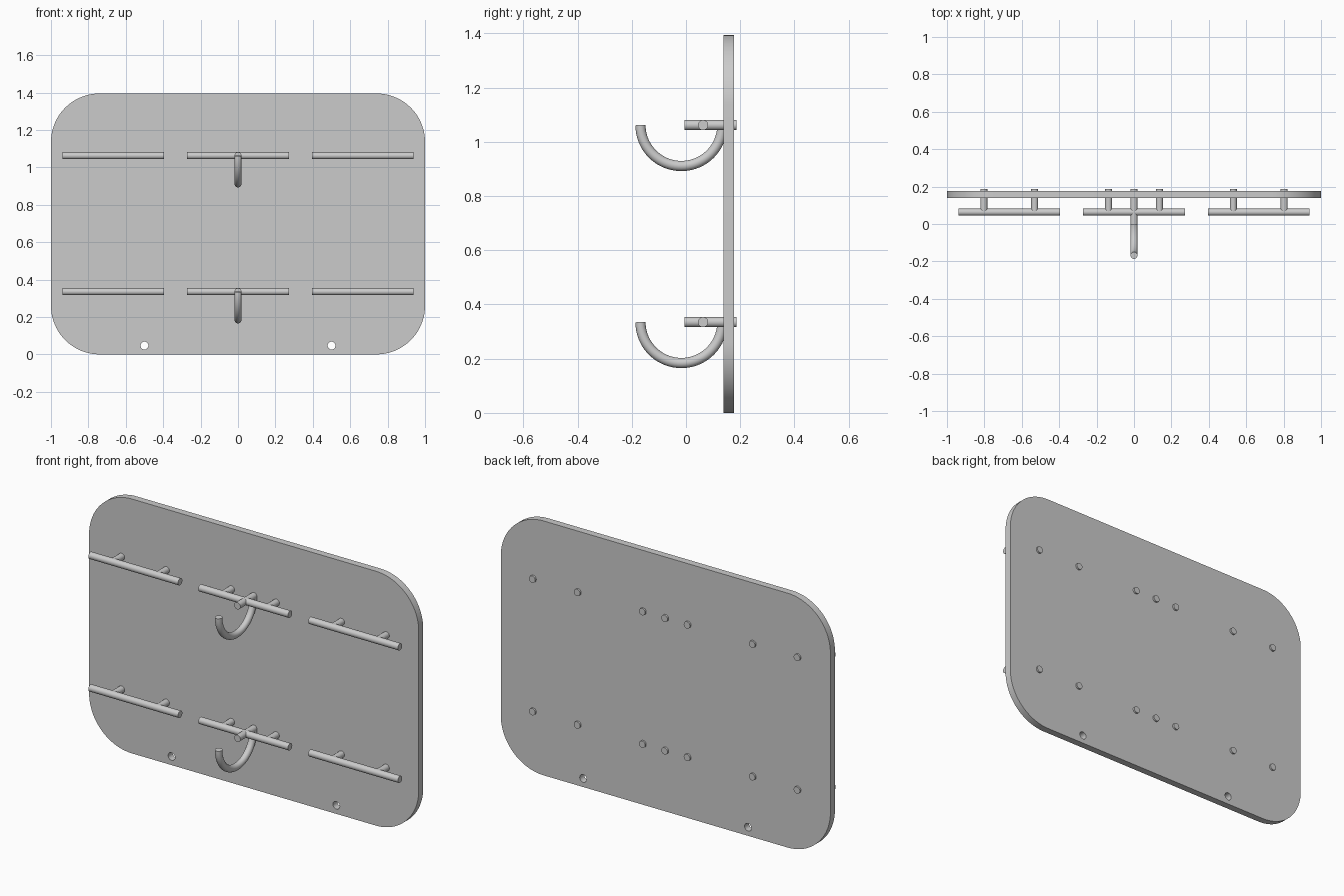
import bpy, bmesh, math
from mathutils import Vector

if "Cube" in bpy.data.objects:
    bpy.data.objects.remove(bpy.data.objects["Cube"])

PLATE_FRONT, PLATE_BACK = 0.138, 0.177
WIDTH, HEIGHT, CORNER = 1.0, 1.395, 0.26
ROD_R = 0.0188
ROWS = {"lower": 0.335, "upper": 1.062}


def finish(name, bm):
    bmesh.ops.recalc_face_normals(bm, faces=bm.faces)
    mesh = bpy.data.meshes.new(name)
    bm.to_mesh(mesh)
    bm.free()
    obj = bpy.data.objects.new(name, mesh)
    bpy.context.collection.objects.link(obj)
    bpy.ops.object.select_all(action='DESELECT')
    obj.select_set(True)
    bpy.context.view_layer.objects.active = obj
    bpy.ops.object.shade_smooth_by_angle(angle=math.radians(35))
    return obj


def tube(name, path, radius=ROD_R, sides=24):
    """Sweep a capped circle along a path lying in one plane."""
    bm = bmesh.new()
    pts = [Vector(p) for p in path]
    rings = []
    for i, p in enumerate(pts):
        t = (pts[min(i + 1, len(pts) - 1)] - pts[max(i - 1, 0)]).normalized()
        side = Vector((0, 0, 1)) if abs(t.x) > 0.9 else Vector((1, 0, 0))
        up = t.cross(side)
        rings.append([bm.verts.new(p + radius * (side * math.cos(a) + up * math.sin(a)))
                      for a in (math.tau * k / sides for k in range(sides))])
    for a, b in zip(rings, rings[1:]):
        for k in range(sides):
            n = (k + 1) % sides
            bm.faces.new((a[k], a[n], b[n], b[k]))
    bm.faces.new(rings[0])
    bm.faces.new(rings[-1])
    return finish(name, bm)


# Rounded back plate with two mounting holes
def arc(cx, cz, r, start, sweep, n):
    return [(cx + r * math.cos(start + sweep * i / n), cz + r * math.sin(start + sweep * i / n))
            for i in range(n + 1)]


outline = []
for q, (sx, top) in enumerate([(1, 1), (-1, 1), (-1, 0), (1, 0)]):
    cz = HEIGHT - CORNER if top else CORNER
    outline += arc(sx * (WIDTH - CORNER), cz, CORNER, q * math.pi / 2, math.pi / 2, 20)
loops = [outline] + [arc(x, 0.047, 0.021, 0, math.tau, 24)[:-1] for x in (-0.5, 0.5)]

bm = bmesh.new()
for loop in loops:
    vs = [bm.verts.new((x, PLATE_FRONT, z)) for x, z in loop]
    for a, b in zip(vs, vs[1:] + vs[:1]):
        bm.edges.new((a, b))
bmesh.ops.triangle_fill(bm, use_beauty=True, edges=bm.edges[:], normal=(0, -1, 0))
new = bmesh.ops.extrude_face_region(bm, geom=bm.faces[:], use_keep_orig=True)["geom"]
bmesh.ops.translate(bm, vec=(0, PLATE_BACK - PLATE_FRONT, 0),
                    verts=[g for g in new if isinstance(g, bmesh.types.BMVert)])
finish("back_plate", bm)

# Two rows of rails, each on two pegs, with a central hook and its peg
for row, z in ROWS.items():
    for place, x in (("left", -0.667), ("centre", 0), ("right", 0.667)):
        tube(f"{row}_{place}_rail", [(x - 0.272, 0.063, z), (x + 0.272, 0.063, z)])
        for i, dx in enumerate((-0.136, 0.136)):
            tube(f"{row}_{place}_peg_{i + 1}", [(x + dx, 0.063, z), (x + dx, 0.187, z)])
    tube(f"{row}_hook_peg", [(0, -0.006, z), (0, 0.187, z)])
    tube(f"{row}_hook", [(0, y, h) for y, h in arc(-0.017, z, 0.151, math.pi, math.pi, 40)])
